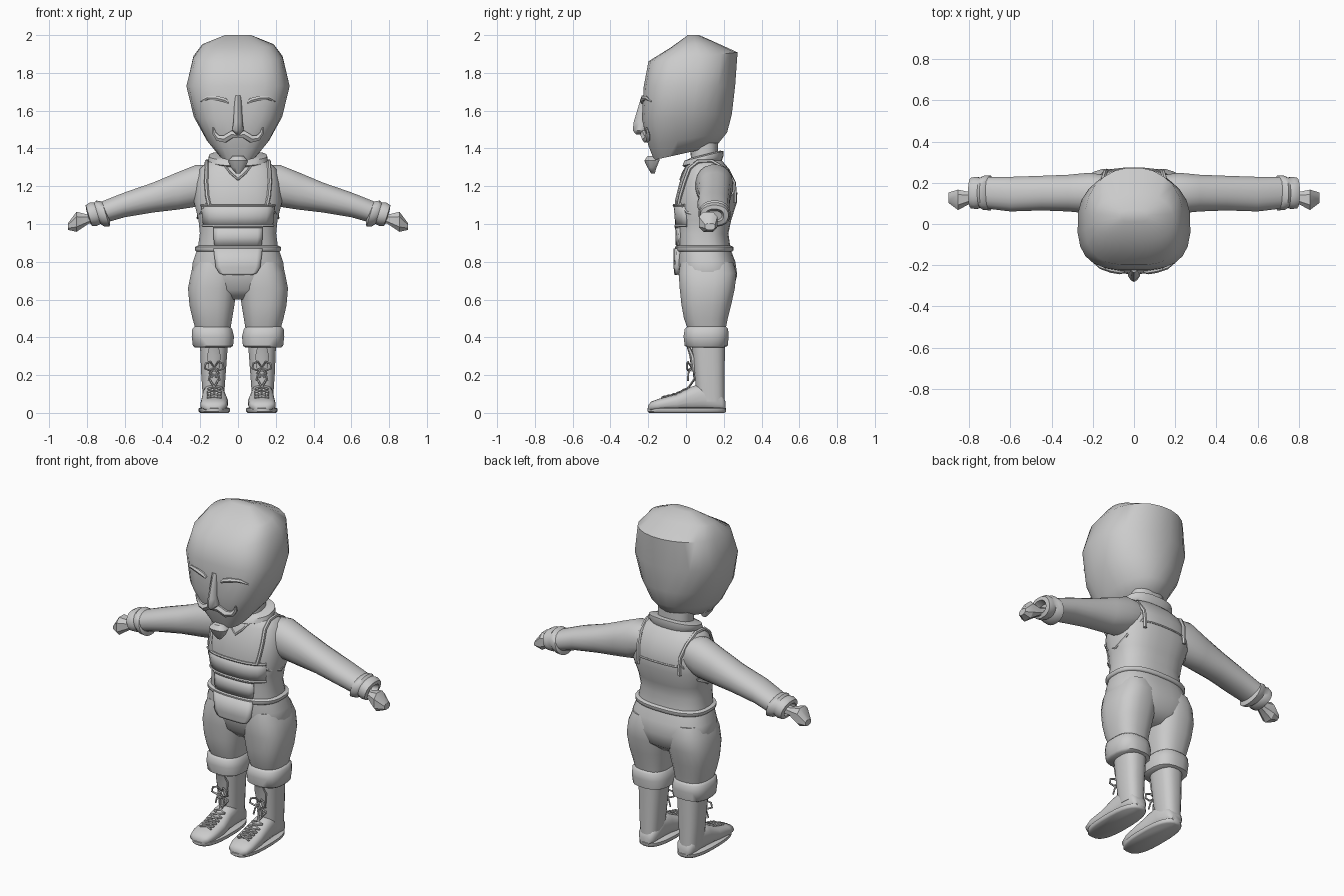
import bpy
import bmesh
import math
from mathutils import Vector
from mathutils.bvhtree import BVHTree

default_cube = bpy.data.objects.get("Cube")
if default_cube:
    bpy.data.objects.remove(default_cube, do_unlink=True)

clay = bpy.data.materials.new("plain_grey")
clay.use_nodes = True
clay.diffuse_color = (0.6, 0.6, 0.6, 1)
clay.node_tree.nodes["Principled BSDF"].inputs["Base Color"].default_value = clay.diffuse_color

surfaces = {}


def finish(name, mesh, angle=50):
    """Link a mesh as a smooth shaded object in the single colour."""
    obj = bpy.data.objects.new(name, mesh)
    bpy.context.collection.objects.link(obj)
    mesh.materials.clear()
    mesh.materials.append(clay)
    bpy.ops.object.select_all(action="DESELECT")
    obj.select_set(True)
    bpy.context.view_layer.objects.active = obj
    bpy.ops.object.shade_smooth_by_angle(angle=math.radians(angle))
    return obj


def loft(name, axis, rings, sides=20, front=2.6, back=2.6, flip=1, angle=50):
    """Skin rings given as (position, a_min, a_max, b_min, b_max, tilt)."""
    bm = bmesh.new()
    loops = []
    for pos, a0, a1, b0, b1, *tilt in rings:
        loop = []
        for i in range(sides):
            turn = math.tau * (i + 0.5) / sides
            c, s = math.cos(turn), math.sin(turn)
            power = 2 / (front if s < 0 else back)
            a = (a0 + a1) / 2 + (a1 - a0) / 2 * math.copysign(abs(c) ** power, c)
            rise = (b1 - b0) / 2 * math.copysign(abs(s) ** power, s)
            b = (b0 + b1) / 2 + rise
            p = pos + (tilt[0] * rise if tilt else 0)
            x, y, z = {"x": (p, a, b), "y": (a, p, b), "z": (a, b, p)}[axis]
            loop.append(bm.verts.new((x * flip, y, z)))
        loops.append(loop)
    for low, high in zip(loops, loops[1:]):
        for i in range(sides):
            j = (i + 1) % sides
            bm.faces.new((low[i], low[j], high[j], high[i]))
    bm.faces.new(loops[0])
    bm.faces.new(loops[-1])
    bmesh.ops.recalc_face_normals(bm, faces=bm.faces)
    surfaces[name] = BVHTree.FromBMesh(bm)
    mesh = bpy.data.meshes.new(name)
    bm.to_mesh(mesh)
    bm.free()
    return finish(name, mesh, angle)


def round_body(name, rings, **options):
    """Vertical loft symmetrical in x, from (z, half_width, y_min, y_max, tilt)."""
    return loft(name, "z", [(r[0], -r[1], *r[1:]) for r in rings], **options)


def snap(point, names, lift=0.0):
    """Nearest point on the named parts."""
    hits = [surfaces[n].find_nearest(Vector(point)) for n in names]
    spot, normal = min(hits, key=lambda h: h[3])[:2]
    return spot + normal * lift


def front_y(x, z, names):
    """Foremost y of the named parts at x, z."""
    start, forward = Vector((x, -1, z)), Vector((0, 1, 0))
    hits = [surfaces[n].ray_cast(start, forward)[0] for n in names]
    found = [h.y for h in hits if h]
    return min(found) if found else snap((x, -0.1, z), names).y


def tube(name, points, radius, taper=None, cyclic=False):
    curve = bpy.data.curves.new(name, "CURVE")
    curve.dimensions = "3D"
    curve.bevel_depth = radius
    curve.bevel_resolution = 1
    curve.use_fill_caps = True
    spline = curve.splines.new("POLY")
    spline.points.add(len(points) - 1)
    spline.use_cyclic_u = cyclic
    for i, (node, point) in enumerate(zip(spline.points, points)):
        node.co = (*point, 1)
        node.radius = taper[i] if taper else 1
    helper = bpy.data.objects.new(name, curve)
    mesh = bpy.data.meshes.new_from_object(helper)
    bpy.data.objects.remove(helper)
    return finish(name, mesh)


def patch(name, rows, names, thickness, columns=10):
    """Cloth plate wrapped on the front, from rows of (z, half_width)."""
    bm = bmesh.new()
    grid = []
    for z, half in rows:
        xs = [half * (2 * i / columns - 1) for i in range(columns + 1)]
        grid.append([bm.verts.new((x, front_y(x, z, names) - thickness, z)) for x in xs])
    for low, high in zip(grid, grid[1:]):
        for i in range(columns):
            bm.faces.new((low[i], low[i + 1], high[i + 1], high[i]))
    mesh = bpy.data.meshes.new(name)
    bm.to_mesh(mesh)
    bm.free()
    solid = finish(name, mesh).modifiers.new("thickness", "SOLIDIFY")
    solid.thickness = thickness * 1.3
    solid.offset = -1


# Head: blocky face, rounder back, ridged crown
round_body("head", [(1.375, .1, -.17, .16, .22), (1.45, .165, -.2, .22, .17),
                    (1.57, .235, -.235, .245, .06), (1.73, .275, -.225, .262),
                    (1.885, .238, -.2, .275, .1), (1.95, .19, -.08, .15, .13),
                    (2, .07, .01, .07)], sides=24, front=3, back=2.1)
face = ["head"]
loft("nose", "z", [(1.475, -.012, .012, -.265, -.2), (1.495, -.032, .032, -.282, -.2),
                   (1.54, -.026, .026, -.277, -.2), (1.68, -.018, .018, -.235, -.2)],
     sides=10, front=1.6)
loft("goatee", "z", [(1.268, -.012, .012, -.185, -.165), (1.3, -.04, .04, -.205, -.155),
                     (1.335, -.055, .055, -.222, -.14), (1.36, -.03, .03, -.205, -.14)], sides=12)

# Neck, collar, torso and waistband
round_body("neck", [(1.28, .1, .03, .17), (1.43, .1, .02, .17)])
round_body("torso", [(.86, .215, -.045, .238), (.95, .203, -.048, .225), (1.02, .21, -.05, .24),
                     (1.12, .235, -.06, .272), (1.22, .225, -.035, .265), (1.29, .205, -.01, .23),
                     (1.325, .17, .01, .2), (1.345, .11, .02, .18)], sides=28)
round_body("collar", [(1.315, .135, 0, .19, .2), (1.335, .158, -.02, .2, .25),
                      (1.36, .155, -.01, .198, .25), (1.37, .12, .03, .18, .25)], sides=24, front=2)
round_body("waistband", [(.855, .222, -.055, .246), (.862, .23, -.06, .252),
                         (.878, .23, -.06, .252), (.885, .215, -.05, .24)], sides=28)
round_body("trouser_seat", [(.6, .09, .03, .19), (.65, .2, -.02, .25), (.73, .25, -.04, .272),
                            (.8, .24, -.048, .262), (.87, .215, -.045, .235)], sides=28)

# Bib, pockets, front flap and their rolled edges
cloth = ["torso", "trouser_seat"]
patch("bib", [(.99, .185), (1.04, .19), (1.1, .195)], cloth, .009)
patch("chest_pocket", [(.885, .125), (.93, .13), (.985, .13)], cloth, .009)
patch("front_flap", [(.73, .075), (.74, .1), (.77, .118), (.87, .13)], cloth, .022)
for name, z, half in (("bib_top_edge", 1.1, .195), ("bib_lower_edge", .99, .185),
                      ("pocket_edge", .985, .13)):
    path = [half * (i / 8 - 1) for i in range(17)]
    tube(name, [(x, front_y(x, z, cloth) - .006, z) for x in path], .008)
tube("back_bib_edge", [snap((x / 50, .4, 1.17), ["torso"]) for x in range(-9, 10)], .006)

for word, flip in (("left", 1), ("right", -1)):
    # Eyebrow and moustache half
    brow = [(.05, 1.642), (.07, 1.655), (.11, 1.665), (.16, 1.668), (.2, 1.648)]
    tube(word + "_eyebrow", [(x * flip, front_y(x * flip, z, face) - .003, z) for x, z in brow],
         .014, [.6, 1, 1, .8, .3])
    whisker = [(0, 1.468), (.03, 1.475), (.07, 1.45), (.105, 1.455), (.125, 1.48), (.132, 1.51)]
    tube(word + "_moustache", [(x * flip, front_y(x * flip, z, face) - .008, z) for x, z in whisker],
         .022, [.7, 1, 1, .8, .5, .2])

    # Neck opening, shoulder strap and armhole edge
    opening = [(.08, 1.32), (.04, 1.27), (0, 1.235)]
    tube(word + "_shirt_opening", [(x * flip, front_y(x * flip, z, cloth), z) for x, z in opening], .006)
    strap = [(.185, -.1, 1.09), (.185, -.07, 1.16), (.185, -.04, 1.23), (.18, 0, 1.3), (.175, .06, 1.36),
             (.17, .14, 1.36), (.165, .24, 1.3), (.155, .3, 1.23), (.15, .31, 1.16), (.15, .3, 1.1)]
    tube(word + "_strap", [snap((x * flip, y, z), ["torso"], .006) for x, y, z in strap], .011)
    side_edge = [(.19, -.08, 1.1), (.24, -.02, 1.05), (.26, .1, 1.02), (.24, .2, 1.06), (.17, .3, 1.17)]
    tube(word + "_armhole_edge", [snap((x * flip, y, z), ["torso"]) for x, y, z in side_edge], .008)

    # Sleeve, rolled cuff and simple hand
    loft(word + "_sleeve", "x", [(.14, .05, .24, 1.13, 1.31), (.22, .05, .25, 1.09, 1.315),
                                 (.32, .06, .24, 1.075, 1.275), (.45, .065, .235, 1.06, 1.22),
                                 (.6, .06, .23, 1.035, 1.168), (.72, .075, .23, 1.005, 1.115, .25)],
         front=2.2, back=2.2, flip=flip)
    loft(word + "_sleeve_cuff", "x", [(.69, .085, .22, 1.01, 1.1, .3), (.7, .065, .237, .985, 1.12, .3),
                                      (.73, .068, .235, .987, 1.125, .3), (.745, .078, .225, 1, 1.113, .3),
                                      (.765, .072, .23, .99, 1.115, .3), (.79, .075, .225, .99, 1.1, .3),
                                      (.795, .1, .2, 1.01, 1.08, .3), (.76, .105, .19, 1.02, 1.07, .3)],
         front=2.2, back=2.2, flip=flip)
    loft(word + "_hand", "x", [(.73, .11, .17, 1.01, 1.07), (.79, .1, .155, 1, 1.05),
                               (.855, .065, .17, .955, 1.068), (.9, .1, .155, .968, 1.005)],
         sides=8, flip=flip, angle=30)

    # Trouser leg and turn-up
    loft(word + "_trouser_leg", "z", [(.44, .04, .225, .01, .21), (.5, .03, .242, -.012, .222),
                                      (.57, .018, .258, -.025, .24), (.66, .005, .266, -.035, .26),
                                      (.74, 0, .25, -.04, .268), (.8, .02, .225, -.03, .25)], flip=flip)
    loft(word + "_turn_up", "z", [(.345, .04, .23, .01, .2), (.355, .025, .24, -.008, .222),
                                  (.405, .02, .246, -.014, .227), (.445, .03, .243, -.008, .224),
                                  (.46, .045, .228, .01, .21)], flip=flip)

    # Boot: shaft, foot, sole, tongue
    shaft, foot = word + "_boot_shaft", word + "_boot_foot"
    loft(shaft, "z", [(.06, .075, .185, .06, .205), (.2, .065, .195, .045, .205),
                      (.36, .053, .202, .028, .207)], flip=flip)
    loft(foot, "y", [(-.2, .1, .155, .012, .04), (-.185, .07, .188, .01, .06), (-.14, .055, .2, .01, .076),
                     (-.05, .052, .196, .01, .1), (.03, .065, .19, .01, .14), (.1, .07, .185, .01, .16),
                     (.19, .075, .18, .01, .1), (.21, .095, .16, .012, .06)], flip=flip)
    loft(word + "_boot_sole", "z", [(0, .05, .2, -.195, .205), (.008, .043, .209, -.205, .214),
                                    (.024, .043, .209, -.205, .214), (.028, .05, .2, -.195, .205)],
         sides=28, flip=flip)
    loft(word + "_boot_tongue", "z", [(.22, .1, .155, .03, .06), (.3, .09, .165, .018, .05),
                                      (.345, .1, .155, .005, .025)], sides=10, flip=flip)

    # Crossed laces climbing the instep, then a bow
    for row in range(9):
        low, high = [(min(-.13 + .025 * k, .01), .09 + .006 * k + max(0, k - 4) * .026)
                     for k in (row, row + 1)]
        for cross in (-1, 1):
            ends = [low, [(a + b) / 2 for a, b in zip(low, high)], high]
            path = [snap(((.126 + cross * dx) * flip, y, z), [shaft, foot], .004)
                    for dx, (y, z) in zip((-.038, 0, .038), ends)]
            tube(f"{word}_lace_{row}_{cross}", path, .0055)
    for cross in (-1, 1):
        loop = [(0, .03, .24), (.02, .01, .27), (.045, .005, .262), (.05, .005, .235), (.025, .01, .225)]
        tube(f"{word}_bow_loop_{cross}", [((.126 + cross * x) * flip, y, z) for x, y, z in loop],
             .0055, cyclic=True)
        tail = [(0, .03, .24), (.02, .012, .21), (.03, .01, .17)]
        tube(f"{word}_bow_tail_{cross}", [((.126 + cross * x) * flip, y, z) for x, y, z in tail], .005)
